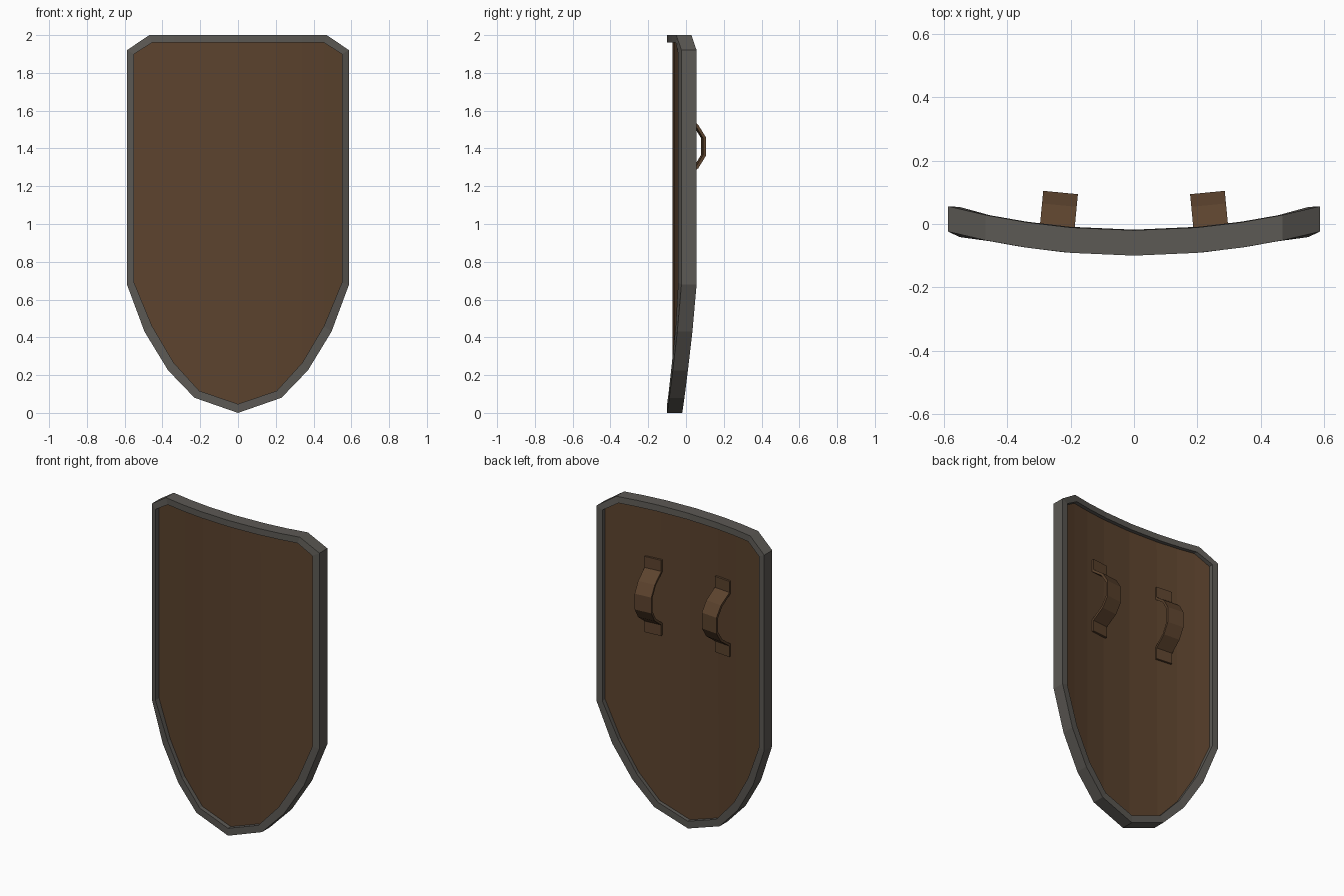
import bpy, math
from mathutils import Vector

if "Cube" in bpy.data.objects:
    bpy.data.objects.remove(bpy.data.objects["Cube"])


def material(name, col):
    m = bpy.data.materials.new(name)
    m.diffuse_color = (*col, 1)
    m.use_nodes = True
    m.node_tree.nodes["Principled BSDF"].inputs["Base Color"].default_value = m.diffuse_color
    return m


steel = material("dark_steel", (0.107, 0.100, 0.089))
wood = material("brown_wood", (0.107, 0.056, 0.027))


def build(name, verts, faces, mat):
    me = bpy.data.meshes.new(name)
    me.from_pydata([tuple(v) for v in verts], [], faces)
    me.materials.append(mat)
    ob = bpy.data.objects.new(name, me)
    bpy.context.collection.objects.link(ob)
    # consistent outward normals
    import bmesh
    bm = bmesh.new()
    bm.from_mesh(me)
    bmesh.ops.recalc_face_normals(bm, faces=bm.faces)
    bm.to_mesh(me)
    bm.free()
    return ob


def bow(x):
    """Horizontal curvature of the shield."""
    return 0.22 * x * x


# half outlines (x, z) from bottom tip up the side to the top centre
outer = [(0, 0), (.23, .08), (.37, .225), (.495, .43), (.588, .68),
         (.588, 1.92), (.47, 2), (.34, 2), (.2, 2), (0, 2)]
inner = [(0, .047), (.205, .117), (.34, .265), (.455, .46), (.55, .69),
         (.55, 1.90), (.455, 1.96), (.34, 1.96), (.2, 1.96), (0, 1.96)]


def full(half):
    return half + [(-x, z) for x, z in reversed(half[1:-1])]


# steel rim: ring with a four sided section
def loop(outline, y0, side):
    return [(x, y0 + bow(x) + (side if abs(x) > .5 else 0), z) for x, z in full(outline)]


loops = [loop(outer, -.10, 0), loop(outer, -.02, 0),
         loop(inner, -.018, .005), loop(inner, -.10, -.008)]
n = len(loops[0])
verts = [v for l in loops for v in l]
faces = []
for k in range(4):
    for i in range(n):
        a, b, j = k * n, ((k + 1) % 4) * n, (i + 1) % n
        faces.append((a + i, a + j, b + j, b + i))
build("rim", verts, faces, steel)

# wooden board: curved panel made of vertical strips set inside the rim
pts = full(inner)
m = len(pts)
verts = [(x, -.072 + bow(x), z) for x, z in pts] + [(x, -.042 + bow(x), z) for x, z in pts]
faces = [(i, (i + 1) % m, (i + 1) % m + m, i + m) for i in range(m)]
for i in range(4):
    for a, b, c, d in ((i, i + 1, 8 - i, 9 - i),
                       (-i % m, (-i - 1) % m, 10 + i, 9 + i)):
        faces.append((a, b, c, d))
        faces.append((a + m, b + m, c + m, d + m))
build("board", verts, faces, wood)

# two arm straps on the back, tilted to follow the board
half_path = [(.24, 0), (.17, 0), (.115, .075), (.05, .115)]     # (z offset, height)
half_in = [(.24, -.018), (.165, -.018), (.105, .063), (.045, .10)]


def strap(name, s):
    top = half_path + [(-z, h) for z, h in reversed(half_path)]
    low = half_in + [(-z, h) for z, h in reversed(half_in)]
    ang = math.radians(5.5)
    u = Vector((math.cos(ang) * s, math.sin(ang), 0))
    nrm = Vector((-math.sin(ang) * s, math.cos(ang), 0))
    base = Vector((.243 * s, -.015, 1.41))
    vs = []
    for side in (-.055, .055):
        for path in (top, low):
            vs += [base + u * side + nrm * h + Vector((0, 0, z)) for z, h in path]
    k = len(top)
    fs = []
    for i in range(k - 1):
        for a, b in ((0, k), (k, 3 * k), (3 * k, 2 * k), (2 * k, 0)):
            fs.append((a + i, a + i + 1, b + i + 1, b + i))
    for e in (0, k - 1):
        fs.append((e, k + e, 3 * k + e, 2 * k + e))
    build(name, vs, fs, wood)


strap("strap_right", 1)
strap("strap_left", -1)
